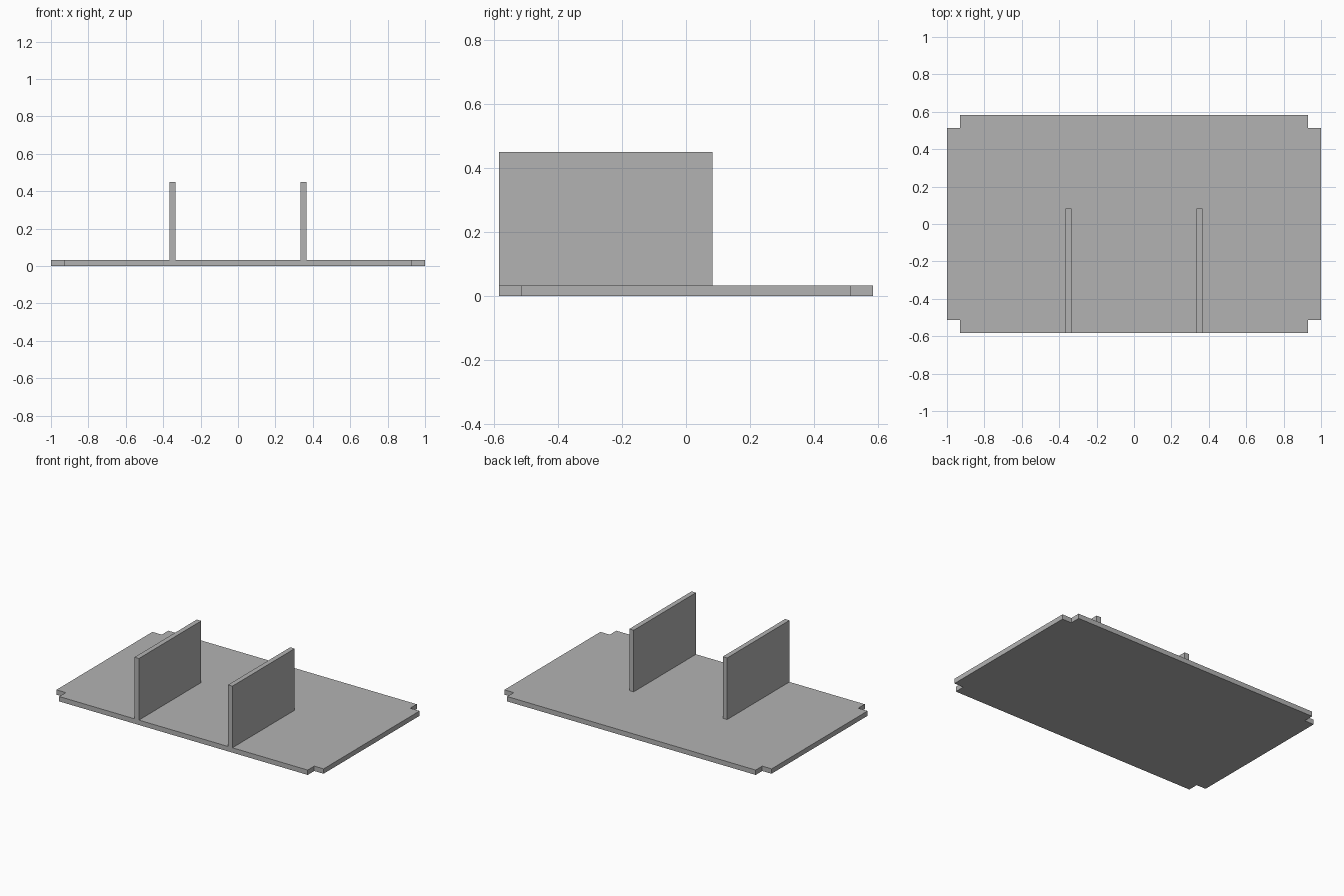
import bpy
import bmesh

cube = bpy.data.objects.get("Cube")
if cube:
    bpy.data.objects.remove(cube, do_unlink=True)

HALF_X, HALF_Y = 1.0, 0.583
THICK, NOTCH = 0.033, 0.07
PANEL_TOP, PANEL_BACK, PANEL_X = 0.45, 0.083, 0.35

grey = bpy.data.materials.new("plain_grey")
grey.use_nodes = True
colour = (0.45, 0.45, 0.45, 1)
grey.diffuse_color = colour
grey.node_tree.nodes["Principled BSDF"].inputs["Base Color"].default_value = colour


def extrude_outline(name, outline, z0, z1):
    """Raise a flat counter-clockwise outline into a solid slab."""
    bm = bmesh.new()
    base = bm.faces.new([bm.verts.new((x, y, z0)) for x, y in outline])
    raised = bmesh.ops.extrude_face_region(bm, geom=[base], use_keep_orig=True)
    top = [v for v in raised["geom"] if isinstance(v, bmesh.types.BMVert)]
    bmesh.ops.translate(bm, verts=top, vec=(0, 0, z1 - z0))
    bmesh.ops.recalc_face_normals(bm, faces=bm.faces)
    mesh = bpy.data.meshes.new(name)
    bm.to_mesh(mesh)
    bm.free()
    mesh.materials.append(grey)
    obj = bpy.data.objects.new(name, mesh)
    bpy.context.collection.objects.link(obj)
    return obj


# Base plate with a square notch at every corner
ix, iy = HALF_X - NOTCH, HALF_Y - NOTCH
outline = []
for sx, sy in ((1, 1), (-1, 1), (-1, -1), (1, -1)):
    corner = [(sx * HALF_X, sy * iy), (sx * ix, sy * iy), (sx * ix, sy * HALF_Y)]
    outline += corner if sx * sy > 0 else corner[::-1]
extrude_outline("base_plate", outline, 0, THICK)

# Two upright divider panels, flush with the front edge
for side, sx in (("left", 1), ("right", -1)):
    x0, x1 = sx * PANEL_X - THICK / 2, sx * PANEL_X + THICK / 2
    rect = [(x0, -HALF_Y), (x1, -HALF_Y), (x1, PANEL_BACK), (x0, PANEL_BACK)]
    extrude_outline(side + "_divider", rect, THICK, PANEL_TOP)
